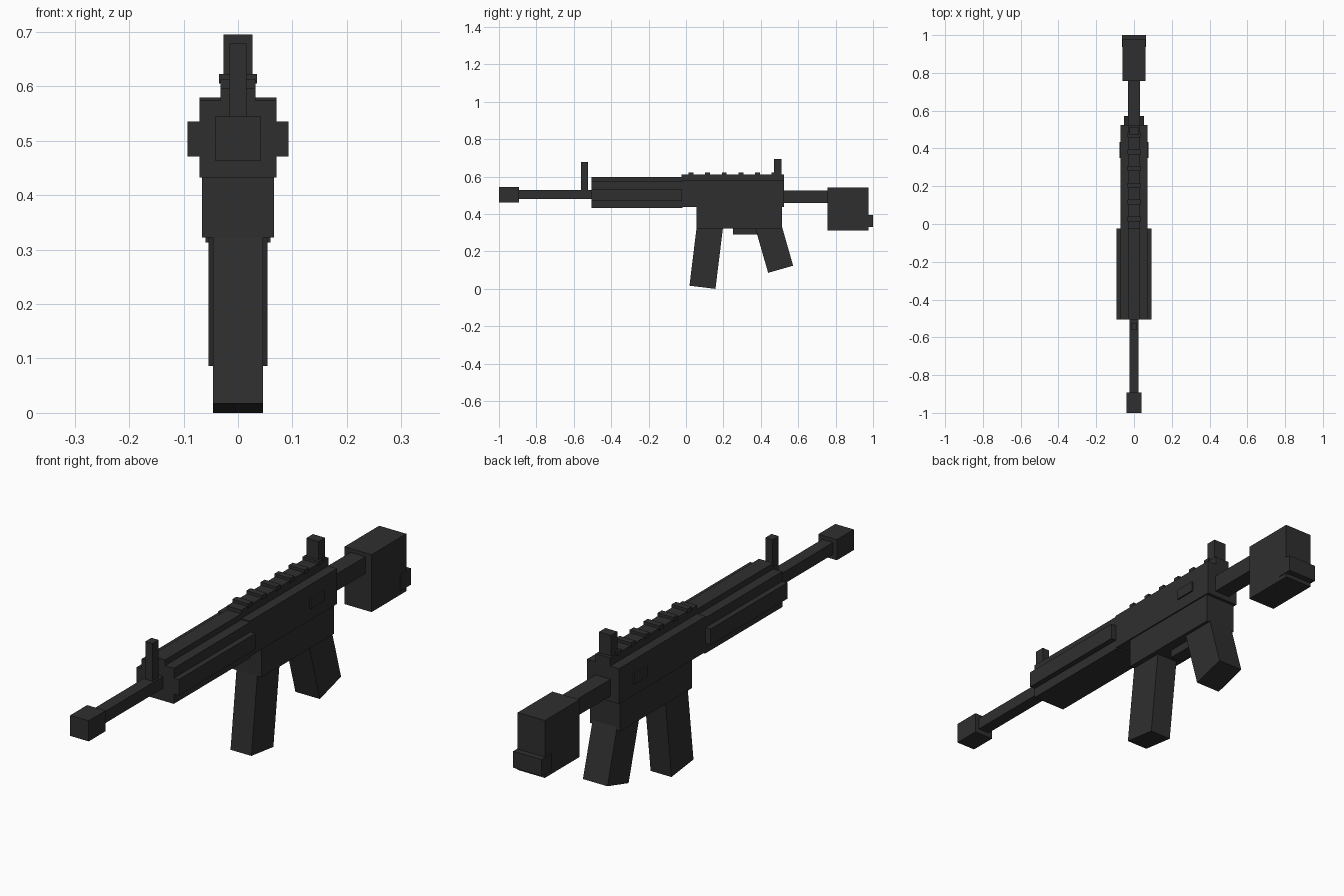
import bpy
import math
from mathutils import Matrix, Vector

if "Cube" in bpy.data.objects:
    bpy.data.objects.remove(bpy.data.objects["Cube"])

# One flat colour for the whole model
metal = bpy.data.materials.new("dark_grey")
metal.diffuse_color = (0.028, 0.028, 0.028, 1.0)
metal.use_nodes = True
metal.node_tree.nodes["Principled BSDF"].inputs["Base Color"].default_value = metal.diffuse_color


def box(name, half_x, y, z, x=0.0, tilt=0.0):
    """Box of half width half_x around x, spanning y and z ranges, tilted about x."""
    bpy.ops.mesh.primitive_cube_add(size=1)
    ob = bpy.context.object
    ob.name = ob.data.name = name
    size = Vector((2 * half_x, y[1] - y[0], z[1] - z[0]))
    ob.data.transform(Matrix.Diagonal(size.to_4d()))
    ob.location = (x, (y[0] + y[1]) / 2, (z[0] + z[1]) / 2)
    ob.rotation_euler = (math.radians(tilt), 0, 0)
    ob.data.materials.append(metal)
    return ob


def slanted(name, half_x, length, depth, bottom, tilt):
    """Box whose bottom face is centred on bottom (y, z) and leans by tilt."""
    a = math.radians(tilt)
    cy = bottom[0] - math.sin(a) * length / 2
    cz = bottom[1] + math.cos(a) * length / 2
    return box(name, half_x, (cy - depth / 2, cy + depth / 2),
               (cz - length / 2, cz + length / 2), tilt=tilt)


# Barrel group
box("muzzle", 0.041, (-1.0, -0.893), (0.463, 0.545))
box("barrel", 0.024, (-0.90, -0.45), (0.482, 0.529))
box("front_sight", 0.016, (-0.562, -0.523), (0.52, 0.679))

# Handguard with side ribs and a top rib
box("handguard", 0.071, (-0.506, -0.02), (0.432, 0.574))
box("handguard_top_rib", 0.032, (-0.506, -0.02), (0.56, 0.597))
for side, sx in (("left", -1), ("right", 1)):
    box("handguard_rib_" + side, 0.014, (-0.506, -0.023), (0.471, 0.535), x=sx * 0.079)

# Receiver, side plates and lower receiver
box("receiver", 0.071, (-0.025, 0.524), (0.438, 0.579))
for side, sx in (("left", -1), ("right", 1)):
    box("side_plate_" + side, 0.004, (0.35, 0.435), (0.485, 0.525), x=sx * 0.073)
box("lower_receiver", 0.066, (0.055, 0.512), (0.322, 0.445))

# Top rail with teeth and rear sight
box("rail", 0.032, (-0.025, 0.524), (0.57, 0.612))
for i in range(6):
    y = 0.027 + i * 0.0888
    box(f"rail_tooth_{i + 1}", 0.035, (y - 0.013, y + 0.013), (0.605, 0.623))
box("rear_sight", 0.027, (0.47, 0.511), (0.60, 0.695))

# Stock
box("stock_tube", 0.033, (0.50, 0.78), (0.46, 0.527))
box("stock", 0.06, (0.757, 0.976), (0.313, 0.542))
box("butt_pad", 0.063, (0.937, 1.0), (0.33, 0.396))

# Magazine, grip and trigger guard
slanted("magazine", 0.046, 0.36, 0.14, (0.088, 0.0087), -7)
slanted("grip", 0.054, 0.26, 0.139, (0.506, 0.105), 16)
box("trigger_guard", 0.025, (0.25, 0.40), (0.291, 0.33))
